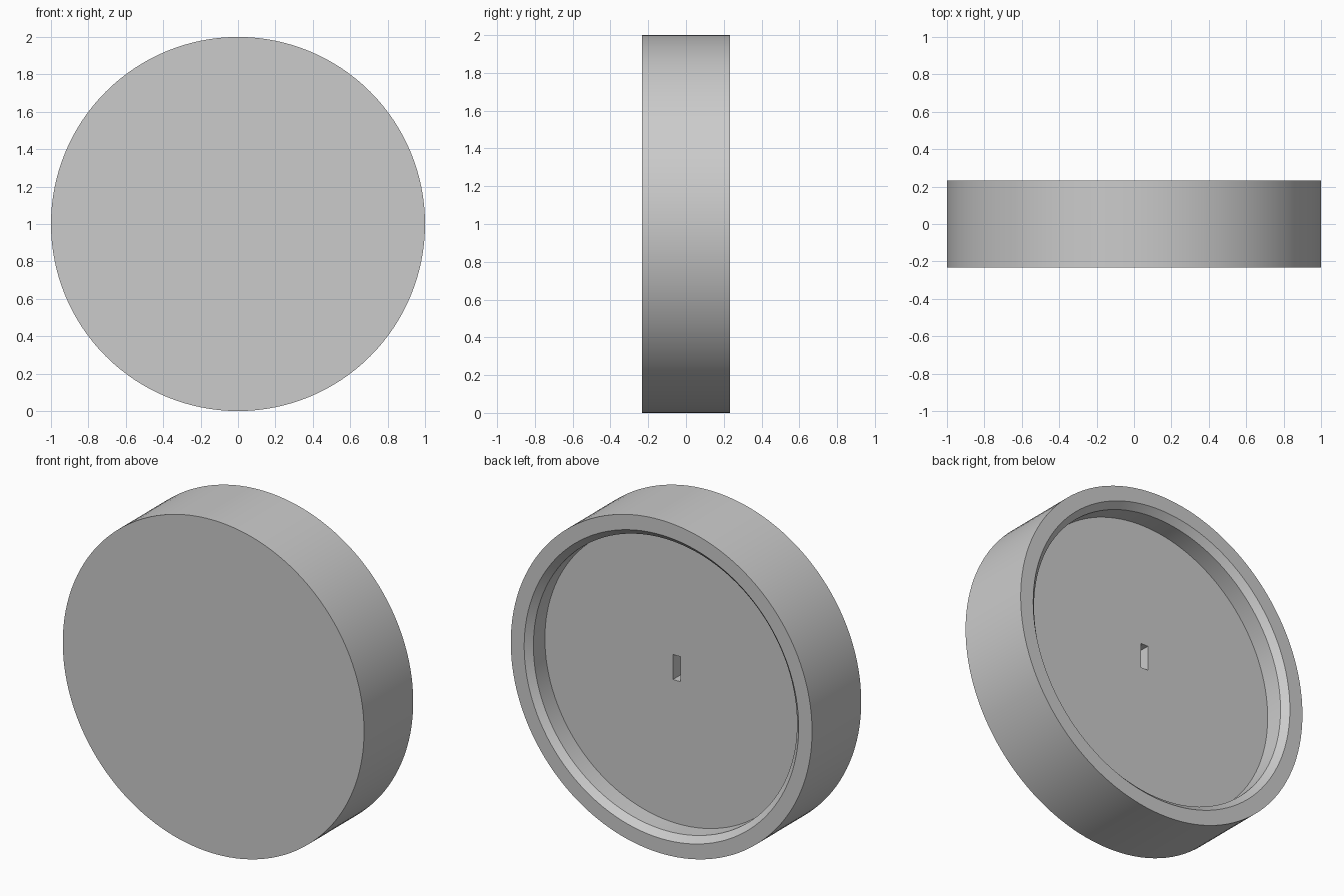
import bpy, bmesh, math

if "Cube" in bpy.data.objects:
    bpy.data.objects.remove(bpy.data.objects["Cube"], do_unlink=True)

SEGMENTS = 128
HALF = 0.233            # half of the disc thickness
FLOOR = HALF - 0.145    # recessed back floor
CHAMFER = 0.036

grey = bpy.data.materials.new("light grey")
grey.use_nodes = True
grey.diffuse_color = (0.6, 0.6, 0.6, 1)
grey.node_tree.nodes["Principled BSDF"].inputs["Base Color"].default_value = (0.6, 0.6, 0.6, 1)


def add_object(name, bm):
    bmesh.ops.recalc_face_normals(bm, faces=bm.faces)
    mesh = bpy.data.meshes.new(name)
    bm.to_mesh(mesh)
    bm.free()
    mesh.materials.append(grey)
    obj = bpy.data.objects.new(name, mesh)
    bpy.context.collection.objects.link(obj)
    return obj


# Disc: closed front, chamfered rim and shallow recess at the back
profile = [(1, -HALF), (1, HALF), (0.911, HALF),
           (0.911 - CHAMFER, HALF - CHAMFER), (0.911 - CHAMFER, FLOOR)]
bm = bmesh.new()
rings = []
for radius, y in profile:
    angles = [2 * math.pi * i / SEGMENTS for i in range(SEGMENTS)]
    rings.append([bm.verts.new((radius * math.cos(a), y, 1 + radius * math.sin(a)))
                  for a in angles])
for ring, following in zip(rings, rings[1:]):
    for i in range(SEGMENTS):
        j = (i + 1) % SEGMENTS
        bm.faces.new((ring[i], ring[j], following[j], following[i]))
bm.faces.new(rings[0])
bm.faces.new(rings[-1])
disc = add_object("recessed_disc", bm)

# Hanging slot, cut into the recessed floor just above the centre
bm = bmesh.new()
bmesh.ops.create_cube(bm, size=1)
bmesh.ops.scale(bm, vec=(0.05, 0.3, 0.15), verts=bm.verts)
bmesh.ops.translate(bm, vec=(0, FLOOR, 1.057), verts=bm.verts)
cutter = add_object("slot_cutter", bm)
cutter.hide_render = True

cut = disc.modifiers.new("slot", 'BOOLEAN')
cut.operation = 'DIFFERENCE'
cut.solver = 'EXACT'
cut.object = cutter

bpy.ops.object.select_all(action='DESELECT')
disc.select_set(True)
bpy.context.view_layer.objects.active = disc
bpy.ops.object.modifier_apply(modifier=cut.name)
bpy.data.objects.remove(cutter, do_unlink=True)
bpy.ops.object.shade_smooth_by_angle(angle=math.radians(30))
